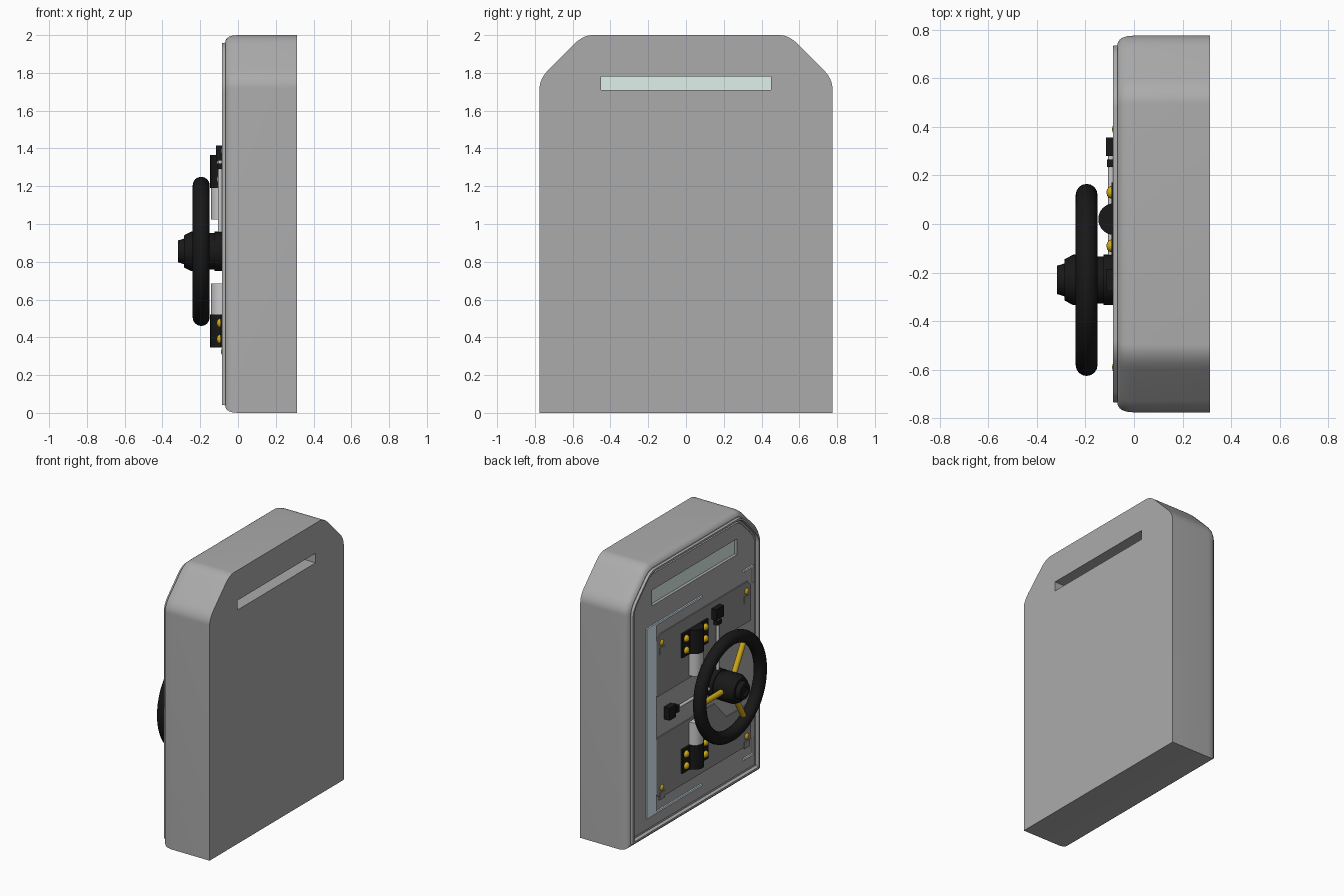
import bpy, bmesh
from math import sin, cos, pi, radians
from mathutils import Vector

if "Cube" in bpy.data.objects:
    bpy.data.objects.remove(bpy.data.objects["Cube"])


def material(name, r, g, b):
    m = bpy.data.materials.new(name)
    m.diffuse_color = (r, g, b, 1)
    m.use_nodes = True
    m.node_tree.nodes["Principled BSDF"].inputs["Base Color"].default_value = m.diffuse_color
    return m


BODY = material("door_grey", 0.41, 0.41, 0.41)
PLATE = material("plate_grey", 0.27, 0.27, 0.27)
BLACK = material("black_metal", 0.009, 0.009, 0.009)
YELLOW = material("yellow_brass", 0.65, 0.42, 0.01)
GLASS = material("pale_glass", 0.74, 0.88, 0.82)
BLUE = material("pale_blue_trim", 0.75, 0.9, 1.0)
CY, CZ = -0.23, 0.855          # wheel axis


def finish(bm, name, mat=None):
    bmesh.ops.recalc_face_normals(bm, faces=bm.faces)
    me = bpy.data.meshes.new(name)
    bm.to_mesh(me)
    bm.free()
    ob = bpy.data.objects.new(name, me)
    bpy.context.collection.objects.link(ob)
    if mat:
        me.materials.append(mat)
    smooth(ob)
    return ob


def smooth(ob):
    bpy.ops.object.select_all(action='DESELECT')
    ob.select_set(True)
    bpy.context.view_layer.objects.active = ob
    bpy.ops.object.shade_smooth_by_angle(angle=radians(35))


def loft(name, rings, mat=None):
    bm = bmesh.new()
    rows = [[bm.verts.new(p) for p in ring] for ring in rings]
    n = len(rows[0])
    for a, b in zip(rows, rows[1:]):
        for i in range(n):
            j = (i + 1) % n
            bm.faces.new((a[i], a[j], b[j], b[i]))
    bm.faces.new(rows[0])
    bm.faces.new(rows[-1])
    return finish(bm, name, mat)


def box(name, x, y, z, mat=None):
    ring = lambda xx: [(xx, y[0], z[0]), (xx, y[1], z[0]), (xx, y[1], z[1]), (xx, y[0], z[1])]
    return loft(name, [ring(x[0]), ring(x[1])], mat)


def lathe(name, origin, axis, profile, mat=None, n=32):
    """Rings of (distance along axis, radius)."""
    o, q = Vector(origin), Vector(axis).to_track_quat('Z', 'Y')
    return loft(name, [[o + q @ Vector((r * cos(2 * pi * i / n), r * sin(2 * pi * i / n), d))
                        for i in range(n)] for d, r in profile], mat)


def rod(name, a, b, r, mat, n=16):
    d = Vector(b) - Vector(a)
    return lathe(name, a, d, [(0, r), (d.length, r)], mat, n)


def bolt(name, x, y, z):
    r = 0.026
    return lathe(name, (x, y, z), (-1, 0, 0),
                 [(0, r), (0.008, r), (0.018, r * 0.85), (0.025, r * 0.5), (0.027, r * 0.1)], YELLOW, 16)


def door_outline(x, inset):
    """Door silhouette: square at the bottom, rounded clipped corners at the top."""
    w, t = 0.775 - inset, 2 - inset
    k = inset * 0.41
    low, top = (w, 1.769 - k), (0.545 - k, t)
    d = Vector((top[0] - low[0], top[1] - low[1])).normalized() * 0.07
    half = [(w, inset)]
    for p, a, b in ((low, Vector((0, -0.05)), d), (top, -d, Vector((-0.05, 0)))):
        for i in range(9):
            s = i / 8
            half.append(tuple(Vector(p) + a * (1 - s) ** 2 + b * s * s))
    pts = half + [(-y, z) for y, z in reversed(half)]
    return [(x, y, z) for y, z in pts]


# door body with rounded front edge, raised rim, groove and recessed face
steps = [(0.313, 0), (0, 0), (-0.03, 0.003), (-0.048, 0.009), (-0.06, 0.018), (-0.067, 0.03),
         (-0.067, 0.04), (-0.086, 0.042), (-0.086, 0.056), (-0.062, 0.06), (-0.062, 0.072),
         (-0.07, 0.078)]
body = loft("door_body", [door_outline(x, i) for x, i in steps], BODY)

# viewing slot: narrow tunnel plus wider front recess
for x, y, z in (((-0.2, 0.5), 0.45, (1.71, 1.78)), ((-0.2, -0.04), 0.49, (1.69, 1.805))):
    cutter = box("slot_cutter", x, (-y, y), z, BODY)
    cutter.hide_render = True
    mod = body.modifiers.new("slot", 'BOOLEAN')
    mod.object = cutter
    mod.solver = 'EXACT'
    bpy.context.view_layer.objects.active = body
    bpy.ops.object.modifier_apply(modifier=mod.name)
    bpy.data.objects.remove(cutter)
# large flat faces are shaded flat so that the slot leaves them undistorted
smooth(body)
for f in body.data.polygons:
    if abs(f.normal.x) > 0.99:
        f.use_smooth = False
box("slot_glass", (-0.048, -0.039), (-0.49, 0.49), (1.69, 1.805), GLASS)

# light trim around the lock plates
box("trim_side", (-0.08, -0.06), (0.455, 0.565), (0.16, 1.54), BLUE)

# parts mirrored above and below the wheel axis
for s, tag in ((1, "upper"), (-1, "lower")):
    Z = lambda d: CZ + s * d
    span = lambda a, b: sorted((Z(a), Z(b)))
    box(tag + "_trim_bar", (-0.08, -0.06), (-0.08, 0.56), span(0.68, 0.695), BLUE)
    box(tag + "_trim_corner", (-0.08, -0.06), (-0.67, -0.56), span(0.68, 0.695), BLUE)
    box(tag + "_trim_end", (-0.08, -0.06), (-0.67, -0.655), span(0.57, 0.68), BLUE)

    # lock plate with clipped corners and a step around the wheel
    shape = [(0.45, 0.16), (0.45, 0.56), (0.41, 0.6), (-0.60, 0.6), (-0.64, 0.56),
             (-0.64, 0.30), (-0.36, 0.30), (-0.22, 0.15), (0.44, 0.15)]
    loft(tag + "_lock_plate", [[(x, y, Z(d)) for y, d in shape] for x in (-0.06, -0.078)], PLATE)

    for y in (0.39, -0.59):
        bolt(tag + "_plate_bolt", -0.063, y, Z(0.53))
        z = Z(0.53) - 0.055
        box(tag + "_bolt_tab", (-0.083, -0.07), (y - 0.03, y + 0.03), (z - 0.025, z + 0.025), PLATE)

    # locking shaft and its black bracket
    lathe(tag + "_shaft", (-0.085, 0.02, CZ), (0, 0, s), [(0.17, 0.057), (0.34, 0.057)])
    lathe(tag + "_bracket_sleeve", (-0.082, 0.02, CZ), (0, 0, s), [(0.335, 0.065), (0.51, 0.065)], BLACK)
    box(tag + "_bracket_flange", (-0.092, -0.065), (-0.13, 0.17), span(0.335, 0.51), BLACK)
    for y in (-0.09, 0.13):
        for d in (0.38, 0.465):
            bolt(tag + "_bracket_bolt", -0.086, y, Z(d))

# control rods with block ends, one sideways and one upward
rod("side_rod", (-0.095, CY, CZ), (-0.095, 0.29, CZ), 0.011, None)
box("side_rod_collar", (-0.112, -0.07), (0.235, 0.265), (CZ - 0.025, CZ + 0.025), BLACK)
box("side_rod_block", (-0.116, -0.07), (0.28, 0.355), (CZ - 0.045, CZ + 0.045), BLACK)
rod("top_rod", (-0.095, CY, CZ), (-0.095, CY, 1.34), 0.011, None)
box("top_rod_collar", (-0.112, -0.07), (CY - 0.025, CY + 0.025), (1.29, 1.32), BLACK)
box("top_rod_block", (-0.116, -0.07), (CY - 0.045, CY + 0.045), (1.335, 1.415), BLACK)

# wheel hub
lathe("wheel_hub", (0, CY, CZ), (-1, 0, 0),
      [(0.06, 0.104), (0.125, 0.104), (0.125, 0.097), (0.15, 0.097), (0.15, 0.104), (0.25, 0.104),
       (0.285, 0.085), (0.285, 0.068), (0.317, 0.058), (0.317, 0.035), (0.305, 0.03)], BLACK)

# wheel rim and spokes
bpy.ops.mesh.primitive_torus_add(location=(-0.195, CY, CZ), rotation=(0, pi / 2, 0), major_radius=0.35,
                                 minor_radius=0.045, major_segments=64, minor_segments=16)
rim = bpy.context.object
rim.name = "wheel_rim"
rim.data.materials.append(BLACK)
bpy.ops.object.shade_smooth_by_angle(angle=radians(40))
for k in range(3):
    a = 2 * pi * k / 3
    rod("wheel_spoke", (-0.195, CY + 0.08 * cos(a), CZ + 0.08 * sin(a)),
        (-0.195, CY + 0.34 * cos(a), CZ + 0.34 * sin(a)), 0.02, YELLOW)
